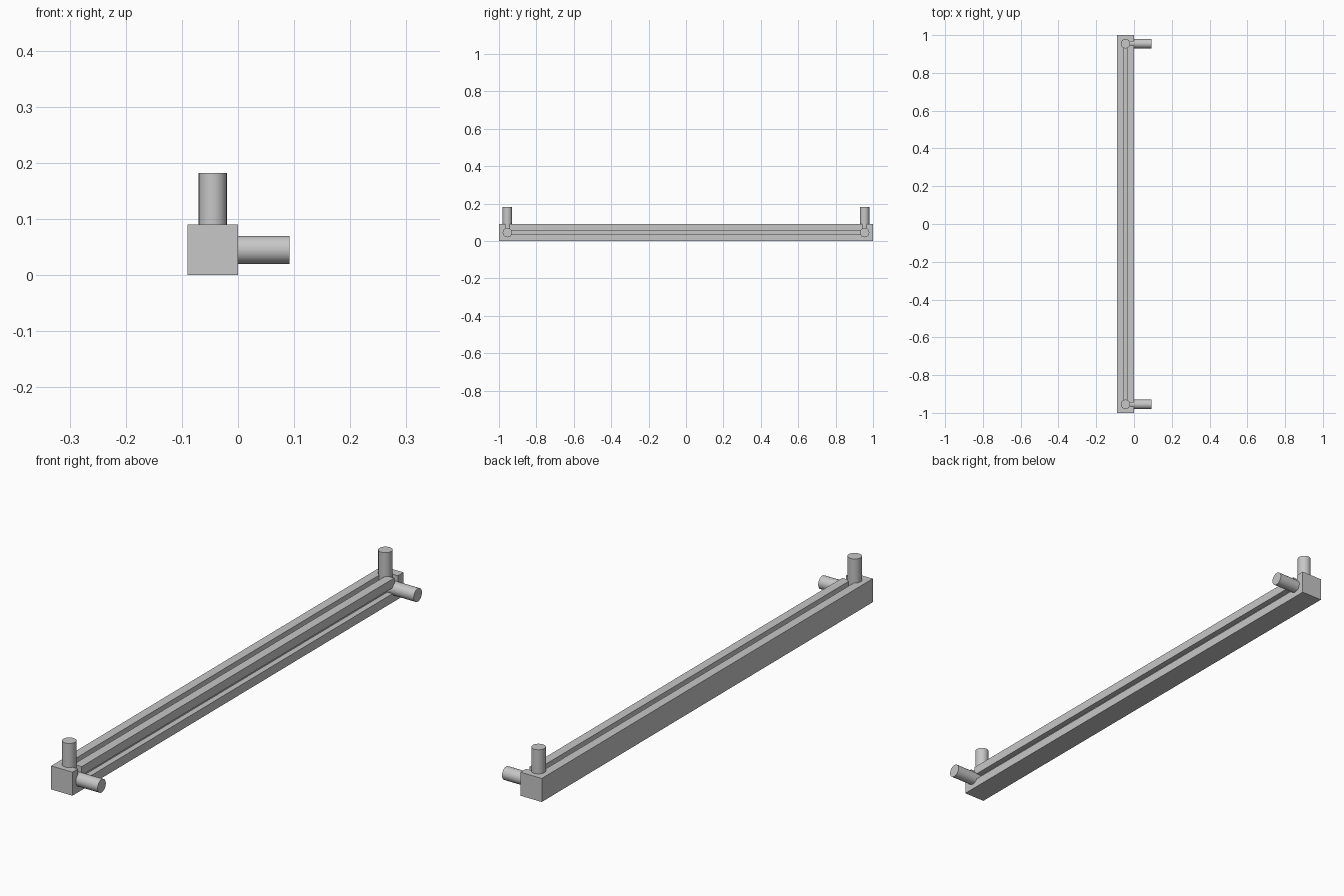
import bpy, bmesh
from mathutils import Vector

if "Cube" in bpy.data.objects:
    bpy.data.objects.remove(bpy.data.objects["Cube"], do_unlink=True)

SIDE = 0.09          # width and height of the bar
MID = SIDE / 2       # centre line of pegs and grooves
PEG_Y = 0.955        # distance of the pegs from the middle
PEG_R = 0.025
GROOVE = 0.011       # half width of the groove
DEPTH = 0.022

grey = bpy.data.materials.new("light grey")
grey.use_nodes = True
grey.diffuse_color = (0.57, 0.57, 0.57, 1)
grey.node_tree.nodes["Principled BSDF"].inputs["Base Color"].default_value = (0.57, 0.57, 0.57, 1)


def make_object(name, bm):
    bmesh.ops.recalc_face_normals(bm, faces=bm.faces)
    mesh = bpy.data.meshes.new(name)
    bm.to_mesh(mesh)
    bm.free()
    mesh.materials.append(grey)
    obj = bpy.data.objects.new(name, mesh)
    bpy.context.collection.objects.link(obj)
    return obj


def activate(obj):
    bpy.ops.object.select_all(action='DESELECT')
    obj.select_set(True)
    bpy.context.view_layer.objects.active = obj


def prism(name, points, direction):
    bm = bmesh.new()
    face = bm.faces.new([bm.verts.new(p) for p in points])
    extruded = bmesh.ops.extrude_face_region(bm, geom=[face])["geom"]
    verts = [g for g in extruded if isinstance(g, bmesh.types.BMVert)]
    bmesh.ops.translate(bm, verts=verts, vec=Vector(direction))
    return make_object(name, bm)


# Square bar
bar = prism("bar", [(-SIDE, -1, 0), (0, -1, 0), (0, -1, SIDE), (-SIDE, -1, SIDE)], (0, 2, 0))

# U-shaped grooves: along the bar, then out over the shared edge at both ends
outer, inner, past = PEG_Y + GROOVE, PEG_Y - GROOVE, MID + 0.03
half = [(outer, past), (outer, -GROOVE), (inner, GROOVE), (inner, past)]
u_shape = [half[0], half[1], (-outer, -GROOVE), (-outer, past),
           (-inner, past), (-inner, GROOVE), half[2], half[3]]
top_groove = prism("top_groove_cutter",
                   [(v - MID, y, SIDE - DEPTH) for y, v in u_shape], (0, 0, 0.05))
side_groove = prism("side_groove_cutter",
                    [(-DEPTH, y, MID + v) for y, v in u_shape], (0.05, 0, 0))
for cutter in (top_groove, side_groove):
    cutter.hide_render = True
    activate(bar)
    cut = bar.modifiers.new("groove", 'BOOLEAN')
    cut.operation = 'DIFFERENCE'
    cut.solver = 'EXACT'
    cut.object = cutter
    bpy.ops.object.modifier_apply(modifier=cut.name)
    bpy.data.objects.remove(cutter, do_unlink=True)


# Round pegs, one upright and one sideways at each end
def peg(name, y, sideways):
    start, end = SIDE - 0.045, 2 * SIDE + 0.002
    length, centre = end - start, (end + start) / 2
    if sideways:
        location, rotation = (centre - SIDE, y, MID), (0, 1.5708, 0)
    else:
        location, rotation = (-MID, y, centre), (0, 0, 0)
    bpy.ops.mesh.primitive_cylinder_add(vertices=32, radius=PEG_R, depth=length,
                                        location=location, rotation=rotation)
    obj = bpy.context.object
    obj.name = name
    obj.data.materials.append(grey)
    bpy.ops.object.shade_smooth_by_angle()


for end_name, sign in (("front", -1), ("back", 1)):
    peg(end_name + "_upright_peg", sign * PEG_Y, False)
    peg(end_name + "_side_peg", sign * PEG_Y, True)
